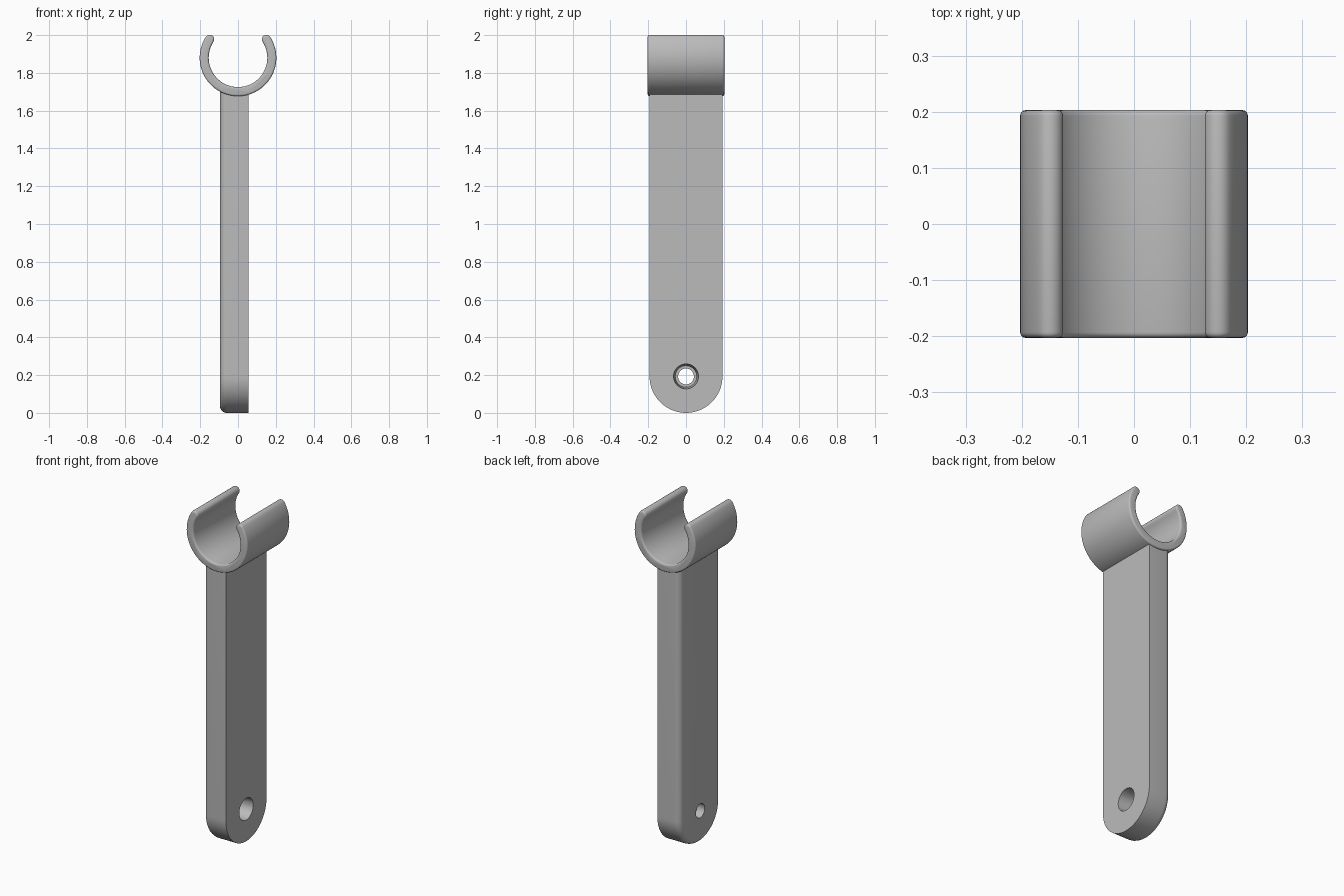
import bpy, bmesh
from math import sin, cos, pi, radians
from mathutils import Vector

old = bpy.data.objects.get("Cube")
if old:
    bpy.data.objects.remove(old, do_unlink=True)

grey = bpy.data.materials.new("plain_grey")
grey.use_nodes = True
grey.diffuse_color = (0.5, 0.5, 0.5, 1)
grey.node_tree.nodes["Principled BSDF"].inputs["Base Color"].default_value = (0.5, 0.5, 0.5, 1)


def arc(cx, cz, r, start, end, steps):
    """Points on an arc, angles in degrees."""
    angles = [radians(start + (end - start) * i / steps) for i in range(steps + 1)]
    return [(cx + r * cos(a), cz + r * sin(a)) for a in angles]


def extrude(points, offset):
    """Solid made by pushing a closed outline along an offset."""
    bm = bmesh.new()
    base = bm.faces.new([bm.verts.new(p) for p in points])
    top = bmesh.ops.extrude_face_region(bm, geom=[base], use_keep_orig=True)["geom"]
    moved = [v for v in top if isinstance(v, bmesh.types.BMVert)]
    bmesh.ops.translate(bm, verts=moved, vec=Vector(offset))
    bmesh.ops.recalc_face_normals(bm, faces=bm.faces)
    return bm


def finish(bm, name):
    mesh = bpy.data.meshes.new(name)
    bm.to_mesh(mesh)
    bm.free()
    mesh.materials.append(grey)
    obj = bpy.data.objects.new(name, mesh)
    bpy.context.collection.objects.link(obj)
    return obj


def activate(obj):
    bpy.ops.object.select_all(action='DESELECT')
    obj.select_set(True)
    bpy.context.view_layer.objects.active = obj


# Arm: flat bar with a round foot, one long face softened around its rim
X0, X1, R, TOP = -0.095, 0.055, 0.193, 1.71
outline = [(-R, TOP)] + arc(0, R, R, 180, 360, 40) + [(R, TOP)]
bm = extrude([(X0, y, z) for y, z in outline], (X1 - X0, 0, 0))
rim = [e for e in bm.edges
       if all(abs(v.co.x - X0) < 1e-4 for v in e.verts)
       and not all(v.co.z > TOP - 0.01 for v in e.verts)]
bmesh.ops.bevel(bm, geom=rim, offset=0.035, segments=6, profile=0.5, affect='EDGES')
arm = finish(bm, "arm")

# Screw hole: wide recess on one side, narrow bore right through
profile = [(X0 - 0.05, 0), (X0 - 0.05, 0.042), (X1 - 0.1, 0.042),
           (X1 - 0.1, 0.057), (X1, 0.066), (X1 + 0.02, 0.066), (X1 + 0.02, 0)]
bm = bmesh.new()
verts = [bm.verts.new((x, 0, R + r)) for x, r in profile]
edges = [bm.edges.new(pair) for pair in zip(verts, verts[1:])]
bmesh.ops.spin(bm, geom=verts + edges, cent=(0, 0, R), axis=(1, 0, 0),
               angle=2 * pi, steps=40, use_merge=True)
bmesh.ops.remove_doubles(bm, verts=bm.verts, dist=1e-5)
bmesh.ops.recalc_face_normals(bm, faces=bm.faces)
cutter = finish(bm, "screw_hole_cutter")
cutter.hide_render = True
cut = arm.modifiers.new("screw_hole", 'BOOLEAN')
cut.operation = 'DIFFERENCE'
cut.solver = 'EXACT'
cut.object = cutter
activate(arm)
bpy.ops.object.modifier_apply(modifier=cut.name)
bpy.data.objects.remove(cutter, do_unlink=True)

# Clip: open ring with rounded lips and softened ends
CZ, OUT, INN, LIP, HALF = 1.88, 0.203, 0.155, 33, 0.203
mid, tip = (OUT + INN) / 2, (OUT - INN) / 2
lip = radians(LIP)
right_lip = arc(mid * cos(lip), CZ + mid * sin(lip), tip, LIP + 180, LIP, 10)
left_lip = [(-x, z) for x, z in reversed(right_lip)]
ring = (arc(0, CZ, OUT, LIP, -180 - LIP, 72) + left_lip[1:-1]
        + arc(0, CZ, INN, -180 - LIP, LIP, 72) + right_lip[1:-1])
bm = extrude([(x, -HALF, z) for x, z in ring], (0, 2 * HALF, 0))
ends = [e for e in bm.edges if abs(e.verts[0].co.y - e.verts[1].co.y) < 1e-4]
bmesh.ops.bevel(bm, geom=ends, offset=0.01, segments=4, profile=0.5, affect='EDGES')
clip = finish(bm, "clip")

for part in (arm, clip):
    activate(part)
    bpy.ops.object.shade_smooth_by_angle(angle=radians(30))
